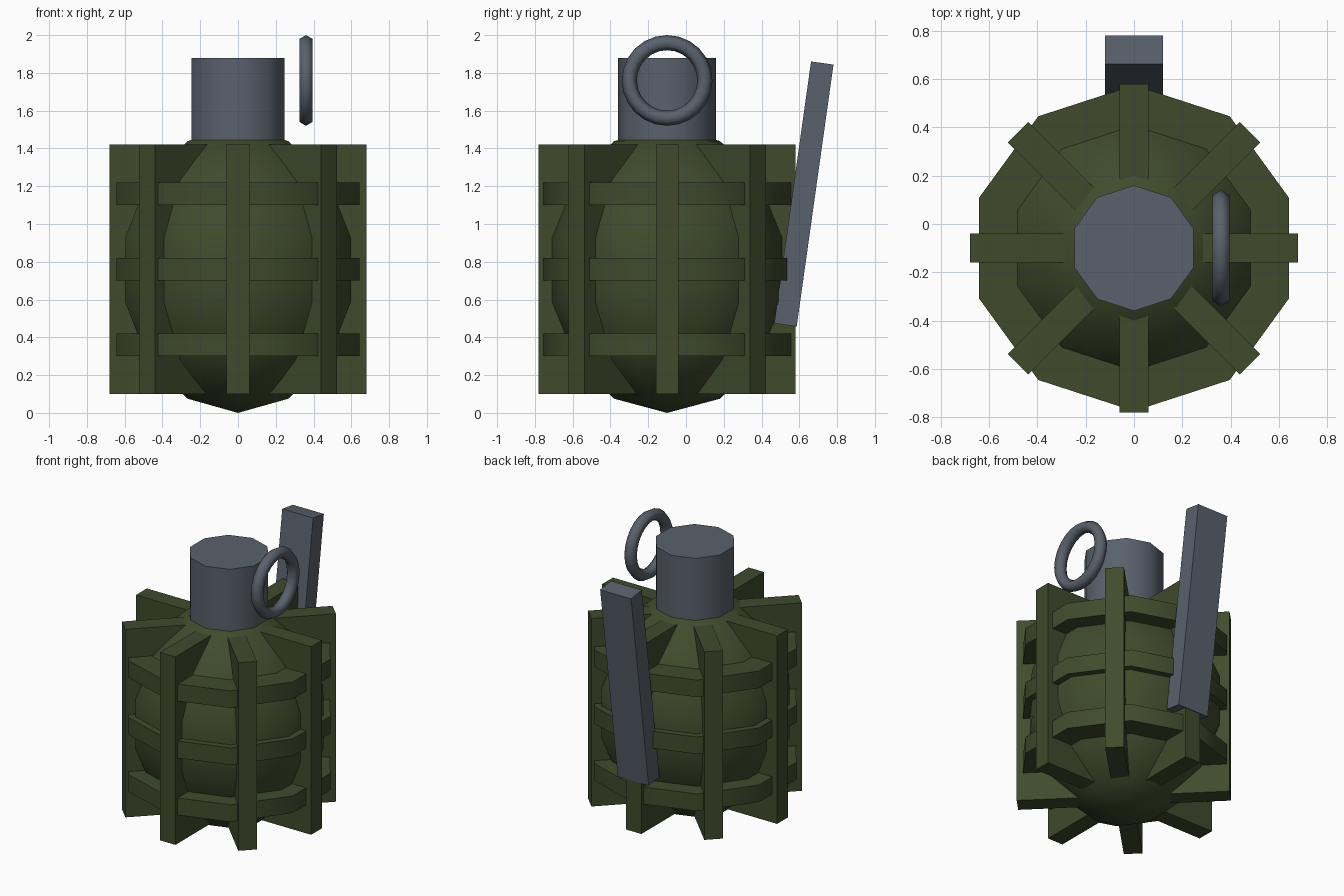
import bpy, bmesh
from math import sin, cos, pi, radians
from mathutils import Matrix, Vector

AXIS_Y = -0.1   # the body axis sits forward of the origin
SIDES = 10

old = bpy.data.objects.get("Cube")
if old:
    bpy.data.objects.remove(old, do_unlink=True)


def material(name, rgb):
    m = bpy.data.materials.new(name)
    m.use_nodes = True
    m.diffuse_color = (*rgb, 1)
    m.node_tree.nodes["Principled BSDF"].inputs["Base Color"].default_value = (*rgb, 1)
    return m


olive = material("olive green", (0.05, 0.07, 0.025))
steel = material("steel grey", (0.1, 0.12, 0.15))


def finish(bm, name, mat, loc, smooth_angle=None):
    bmesh.ops.recalc_face_normals(bm, faces=bm.faces[:])
    mesh = bpy.data.meshes.new(name)
    bm.to_mesh(mesh)
    bm.free()
    mesh.materials.append(mat)
    ob = bpy.data.objects.new(name, mesh)
    ob.location = loc
    bpy.context.collection.objects.link(ob)
    if smooth_angle:
        bpy.ops.object.select_all(action="DESELECT")
        ob.select_set(True)
        bpy.context.view_layer.objects.active = ob
        bpy.ops.object.shade_smooth_by_angle(angle=radians(smooth_angle))
    return ob


def lathe(name, profile, mat, angle):
    """Turn a (radius, z) profile into a ten-sided solid with a corner at the back."""
    bm = bmesh.new()
    rings = []
    for r, z in profile:
        count = SIDES if r > 0.001 else 1
        rings.append([bm.verts.new((r * cos(pi / 2 + 2 * pi * i / SIDES),
                                    r * sin(pi / 2 + 2 * pi * i / SIDES), z))
                      for i in range(count)])
    for a, b in zip(rings, rings[1:]):
        for i in range(SIDES):
            j = (i + 1) % SIDES
            quad = [a[i % len(a)], a[j % len(a)], b[j % len(b)], b[i % len(b)]]
            bm.faces.new(list(dict.fromkeys(quad)))
    for end in (rings[0], rings[-1]):
        if len(end) > 1:
            bm.faces.new(end)
    return finish(bm, name, mat, (0, AXIS_Y, 0), angle)


def box(name, size, loc, mat, rot):
    bm = bmesh.new()
    bmesh.ops.create_cube(bm, size=1, matrix=rot @ Matrix.Diagonal((*size, 1)))
    return finish(bm, name, mat, loc)


# Egg-shaped body
STEPS = 7
lathe("body", [(0.645 * sin(pi * k / STEPS), 0.757 * (1 - cos(pi * k / STEPS)))
               for k in range(STEPS + 1)], olive, 60)

# Horizontal bands
for n, z in enumerate((0.36, 0.76, 1.16)):
    lathe(f"band_{n + 1}", [(0.675, z - 0.06), (0.675, z + 0.06)], olive, 40)

# Vertical ribs radiating from the axis
INNER, OUTER = 0.18, 0.68
for i in range(8):
    rot = Matrix.Rotation(i * pi / 4, 4, "Z")
    centre = rot @ Vector(((INNER + OUTER) / 2, 0, 0.76)) + Vector((0, AXIS_Y, 0))
    box(f"rib_{i + 1}", (OUTER - INNER, 0.12, 1.32), centre, olive, rot)

# Neck on top
lathe("neck", [(0.26, 1.38), (0.26, 1.88)], steel, 40)

# Leaning lever at the back
box("lever", (0.24, 0.12, 1.4), (0, 0.624, 1.159), steel,
    Matrix.Rotation(radians(-8), 4, "X"))

# Pull ring standing beside the neck
bpy.ops.mesh.primitive_torus_add(major_radius=0.2, minor_radius=0.04,
                                 major_segments=24, minor_segments=6,
                                 location=(0.36, AXIS_Y, 1.76),
                                 rotation=(0, pi / 2, 0))
ring = bpy.context.object
ring.name = "pull_ring"
ring.data.materials.append(steel)
bpy.ops.object.shade_smooth()
